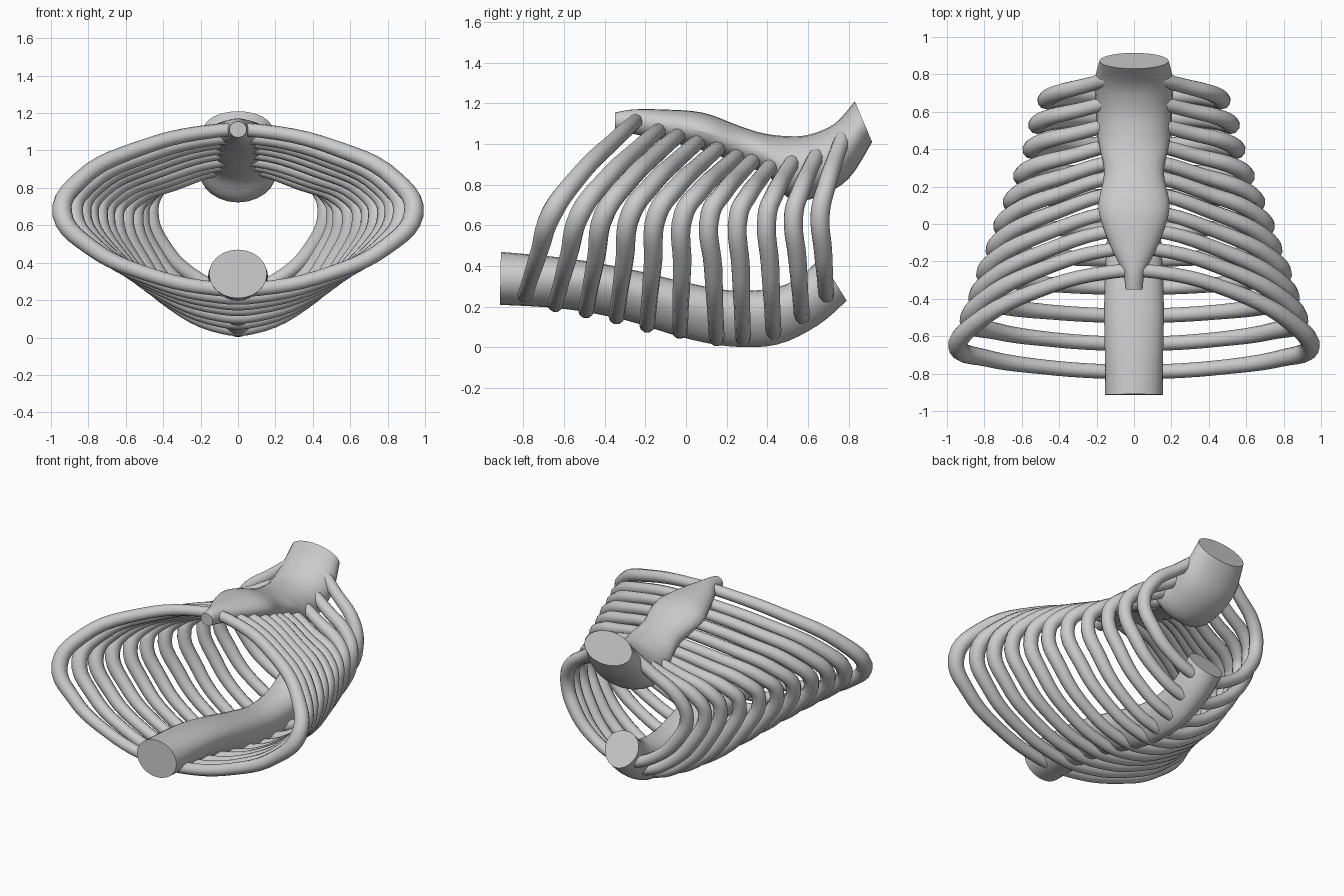
import bpy, bmesh
from math import sin, cos, pi
from mathutils import Vector

if "Cube" in bpy.data.objects:
    bpy.data.objects.remove(bpy.data.objects["Cube"])


def smooth(pts, n=4):
    """Catmull-Rom resampling of a list of stations."""
    v = [Vector(p) for p in pts]
    out = []
    for i in range(len(v) - 1):
        a, b, c, d = v[max(i - 1, 0)], v[i], v[i + 1], v[min(i + 2, len(v) - 1)]
        for k in range(n):
            t = k / n
            out.append(0.5 * (2 * b + (c - a) * t + (2 * a - 5 * b + 4 * c - d) * t * t
                              + (3 * b - a - 3 * c + d) * t ** 3))
    return out + [v[-1]]


def loft(name, stations, egg=0.0, sides=24):
    """Skin oval sections; station = top y, top z, bottom y, bottom z, half width."""
    bm = bmesh.new()
    rings = []
    for ty, tz, by, bz, w in smooth(stations):
        ring = []
        e = egg * min(1, max(0, (ty + 0.88) / 0.4), max(0.3, (0.75 - ty) / 0.3))
        for k in range(sides):
            a = 2 * pi * k / sides
            s = (1 + sin(a)) / 2
            ring.append(bm.verts.new((w * cos(a) * (1 + e * sin(a)),
                                      by + (ty - by) * s, bz + (tz - bz) * s)))
        rings.append(ring)
    for r, q in zip(rings, rings[1:]):
        for k in range(sides):
            j = (k + 1) % sides
            bm.faces.new((r[k], r[j], q[j], q[k]))
    bm.faces.new(rings[0])
    bm.faces.new(rings[-1])
    bmesh.ops.recalc_face_normals(bm, faces=bm.faces[:])
    me = bpy.data.meshes.new(name)
    bm.to_mesh(me)
    bm.free()
    ob = bpy.data.objects.new(name, me)
    bpy.context.collection.objects.link(ob)
    bpy.context.view_layer.objects.active = ob
    ob.select_set(True)
    bpy.ops.object.shade_smooth_by_angle()
    ob.select_set(False)


# Lower column, narrowing to a ridge underneath
loft("spine", [
    (-.91, .47, -.915, .21, .155), (-.6, .44, -.6, .19, .155), (-.3, .39, -.3, .135, .15),
    (0, .32, -.02, .05, .135), (.22, .28, .22, .005, .12), (.42, .29, .45, .015, .12),
    (.55, .34, .65, .11, .125), (.66, .44, .79, .23, .125)], egg=0.3)

# Upper plate with a flared, tilted end
loft("breastbone", [
    (-.35, 1.155, -.35, 1.07, .046), (-.26, 1.17, -.26, 1.05, .06), (-.12, 1.17, -.12, 1.02, .125),
    (.08, 1.155, .08, .97, .19), (.26, 1.09, .27, .9, .16), (.37, 1.055, .41, .84, .18),
    (.48, 1.04, .51, .73, .2), (.6, 1.045, .65, .74, .205), (.73, 1.1, .8, .83, .21),
    (.83, 1.21, .915, 1.01, .185)])

# Rib rings: half width, then bottom y z, widest y, top y z
RIBS = [
    (.94, -.79, .26, -.66, -.25, 1.11), (.88, -.64, .22, -.52, -.13, 1.07),
    (.835, -.49, .19, -.40, -.03, 1.05), (.795, -.34, .16, -.27, .07, 1.02),
    (.745, -.19, .12, -.14, .17, .99), (.705, -.03, .09, -.01, .26, .95),
    (.655, .15, .055, .12, .34, .93), (.60, .28, .055, .26, .43, .91),
    (.55, .43, .08, .40, .54, .94), (.52, .57, .15, .53, .66, .98),
    (.47, .69, .25, .66, .79, 1.08)]
for i, (w, yb, zb, ym, yt, zt) in enumerate(RIBS):
    f = min(1, i / 7)                       # later ribs are slimmer and less arched
    # Share of the width, level from -1 bottom to 1 top, thickness
    shape = [(.12, -1, .95), (.53, -.79, .97), (.84, -.44, 1.1), (1, 0, 1.3 - .15 * f),
             (.9, .4 - .05 * f, 1.15 - .05 * f), (.56, .78 - .11 * f, 1), (.12, .99, .9)]
    zm = .66
    half = []
    for u, lv, r in shape:
        end_y, end_z = (yb, zb) if lv < 0 else (yt, zt)
        a = abs(lv)
        bend = a if lv < 0 else a ** 1.25
        half.append((w * u, ym + (end_y - ym) * bend, zm + (end_z - zm) * a, r))
    pts = half + [(-x, y, z, r) for x, y, z, r in reversed(half)]
    cu = bpy.data.curves.new(f"rib_{i + 1}", 'CURVE')
    cu.dimensions = '3D'
    cu.bevel_depth = .041
    cu.bevel_resolution = 3
    cu.resolution_u = 5
    sp = cu.splines.new('BEZIER')
    sp.bezier_points.add(len(pts) - 1)
    for bp, (x, y, z, r) in zip(sp.bezier_points, pts):
        bp.co = (x, y, z)
        bp.radius = r
        bp.handle_left_type = bp.handle_right_type = 'AUTO'
    sp.use_cyclic_u = True
    ob = bpy.data.objects.new(f"rib_{i + 1}", cu)
    bpy.context.collection.objects.link(ob)
